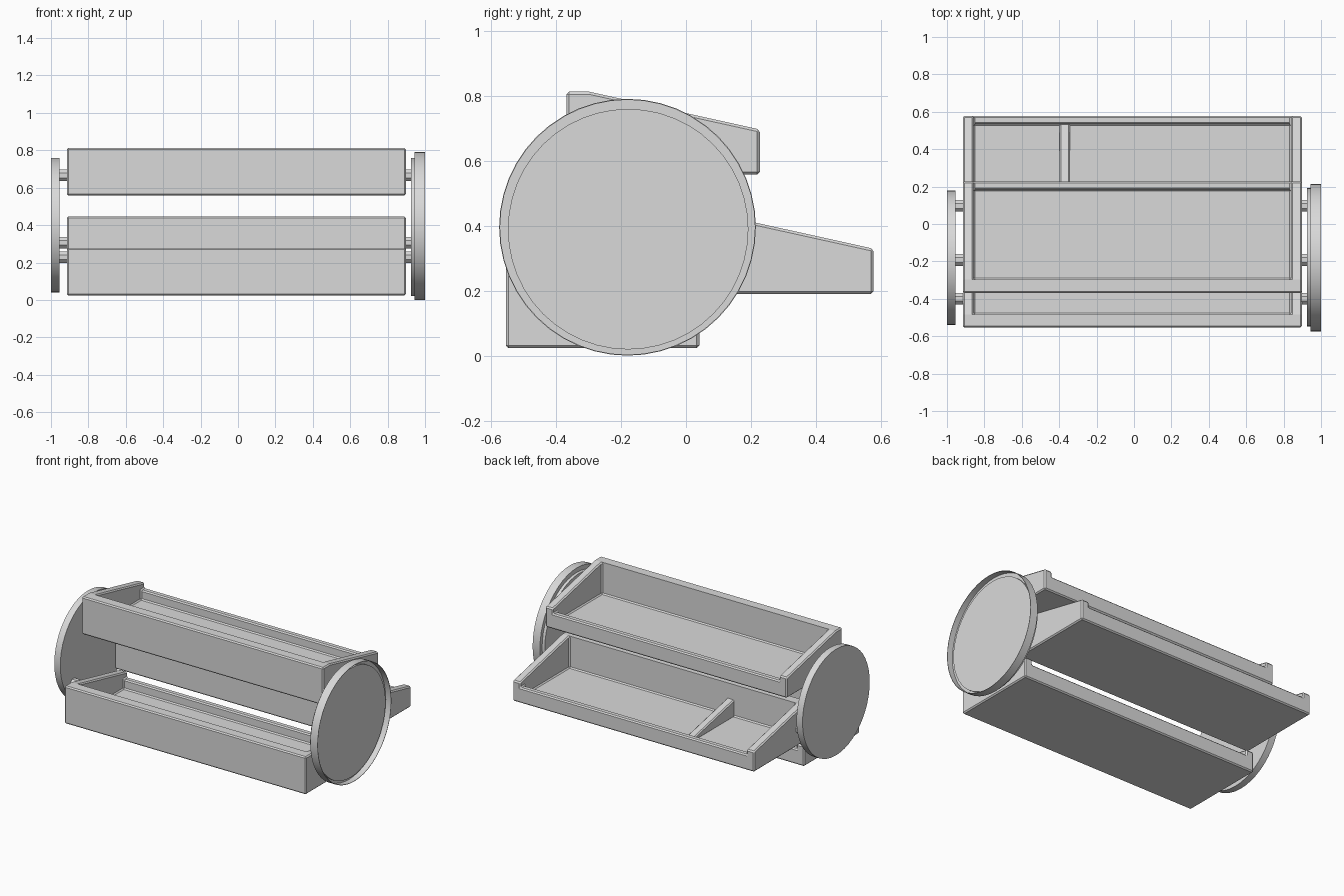
import bpy, bmesh, math
from mathutils import Matrix

if "Cube" in bpy.data.objects:
    bpy.data.objects.remove(bpy.data.objects["Cube"])

GREY = (0.7, 0.7, 0.7, 1)
mat = bpy.data.materials.new("light grey")
mat.use_nodes = True
mat.diffuse_color = GREY
mat.node_tree.nodes["Principled BSDF"].inputs["Base Color"].default_value = GREY


def finish(bm, name):
    bmesh.ops.recalc_face_normals(bm, faces=bm.faces)
    me = bpy.data.meshes.new(name)
    bm.to_mesh(me)
    bm.free()
    ob = bpy.data.objects.new(name, me)
    bpy.context.collection.objects.link(ob)
    me.materials.append(mat)
    return ob


def prism(name, profile, x0, x1):
    """Extrude a closed (y, z) profile from x0 to x1."""
    bm = bmesh.new()
    face = bm.faces.new([bm.verts.new((x0, y, z)) for y, z in profile])
    res = bmesh.ops.extrude_face_region(bm, geom=[face])
    moved = [v for v in res["geom"] if isinstance(v, bmesh.types.BMVert)]
    bmesh.ops.translate(bm, verts=moved, vec=(x1 - x0, 0, 0))
    return finish(bm, name)


def soften(ob, width):
    bev = ob.modifiers.new("soft edges", 'BEVEL')
    bev.width = width
    bev.segments = 1
    bev.limit_method = 'ANGLE'
    bev.angle_limit = math.radians(40)
    bev.use_clamp_overlap = False


def lathe(name, profile, y, z, steps=48):
    """Spin an (x, radius) profile about the x-direction axis through (y, z)."""
    bm = bmesh.new()
    vs = [bm.verts.new((x, 0, r)) for x, r in profile]
    edges = [bm.edges.new(p) for p in zip(vs, vs[1:])]
    bmesh.ops.spin(bm, geom=vs + edges, cent=(0, 0, 0), axis=(1, 0, 0),
                   angle=math.tau, steps=steps, use_duplicate=False)
    bmesh.ops.remove_doubles(bm, verts=bm.verts, dist=1e-4)
    bmesh.ops.translate(bm, verts=bm.verts, vec=(0, y, z))
    ob = finish(bm, name)
    bpy.ops.object.select_all(action='DESELECT')
    ob.select_set(True)
    bpy.context.view_layer.objects.active = ob
    bpy.ops.object.shade_smooth_by_angle(angle=math.radians(35))


def pin(name, x0, x1, y, z):
    bm = bmesh.new()
    bmesh.ops.create_cone(bm, cap_ends=True, segments=8, radius1=0.034,
                          radius2=0.034, depth=x1 - x0)
    turn = Matrix.Rotation(math.pi / 2, 4, 'Y') @ Matrix.Rotation(math.pi / 8, 4, 'Z')
    bmesh.ops.transform(bm, verts=bm.verts,
                        matrix=Matrix.Translation(((x0 + x1) / 2, y, z)) @ turn)
    finish(bm, name)


# Trays: sloped-sided body, hollowed out, with a lowered back wall
X0, X1, WALL = -0.915, 0.897, 0.058
SIDE = [(0, 0), (0.595, 0), (0.595, 0.139), (0.07, 0.255), (0, 0.255)]
HOLLOW = [(0.07, 0.04), (0.552, 0.04), (0.552, 0.104), (0.7, 0.104),
          (0.7, 0.4), (0.07, 0.4)]


def tray(name, y, z):
    def place(profile):
        return [(y + a, z + b) for a, b in profile]

    body = prism(name, place(SIDE), X0, X1)
    cutter = prism(f"{name}_cutter", place(HOLLOW), X0 + WALL, X1 - WALL)
    cutter.hide_render = True
    cutter.hide_set(True)
    cutter.display_type = 'WIRE'
    mod = body.modifiers.new("hollow", 'BOOLEAN')
    mod.operation = 'DIFFERENCE'
    mod.solver = 'EXACT'
    mod.object = cutter
    soften(body, 0.008)


# name: tray corner (y, z) and pivot pin (y, z)
TRAYS = {"top": (-0.368, 0.558, -0.192, 0.666),
         "back": (-0.018, 0.191, 0.097, 0.306),
         "front": (-0.554, 0.024, -0.4, 0.228)}
for label, (ty, tz, py, pz) in TRAYS.items():
    tray(f"{label}_tray", ty, tz)
    pin(f"{label}_pin_right", -0.96, X0 + 0.001, py, pz)
    pin(f"{label}_pin_left", X1 - 0.001, 0.93, py, pz)

# Sloped divider in the back tray
divider = prism("tray_divider", [(0.04, 0.225), (0.54, 0.225),
                                 (0.54, 0.238), (0.04, 0.345)], -0.398, -0.342)
soften(divider, 0.008)

# Plain end disc, and the other end's disc set into a thin raised rim
lathe("right_disc", [(-1, 0), (-1, 0.36), (-0.955, 0.36), (-0.955, 0)], -0.18, 0.4)
lathe("left_disc", [(0.925, 0), (0.925, 0.37), (0.972, 0.37), (0.972, 0)], -0.178, 0.39)
lathe("left_rim", [(0.945, 0), (0.945, 0.395), (1, 0.395), (1, 0.392),
                   (0.96, 0.392), (0.96, 0)], -0.18, 0.396)
